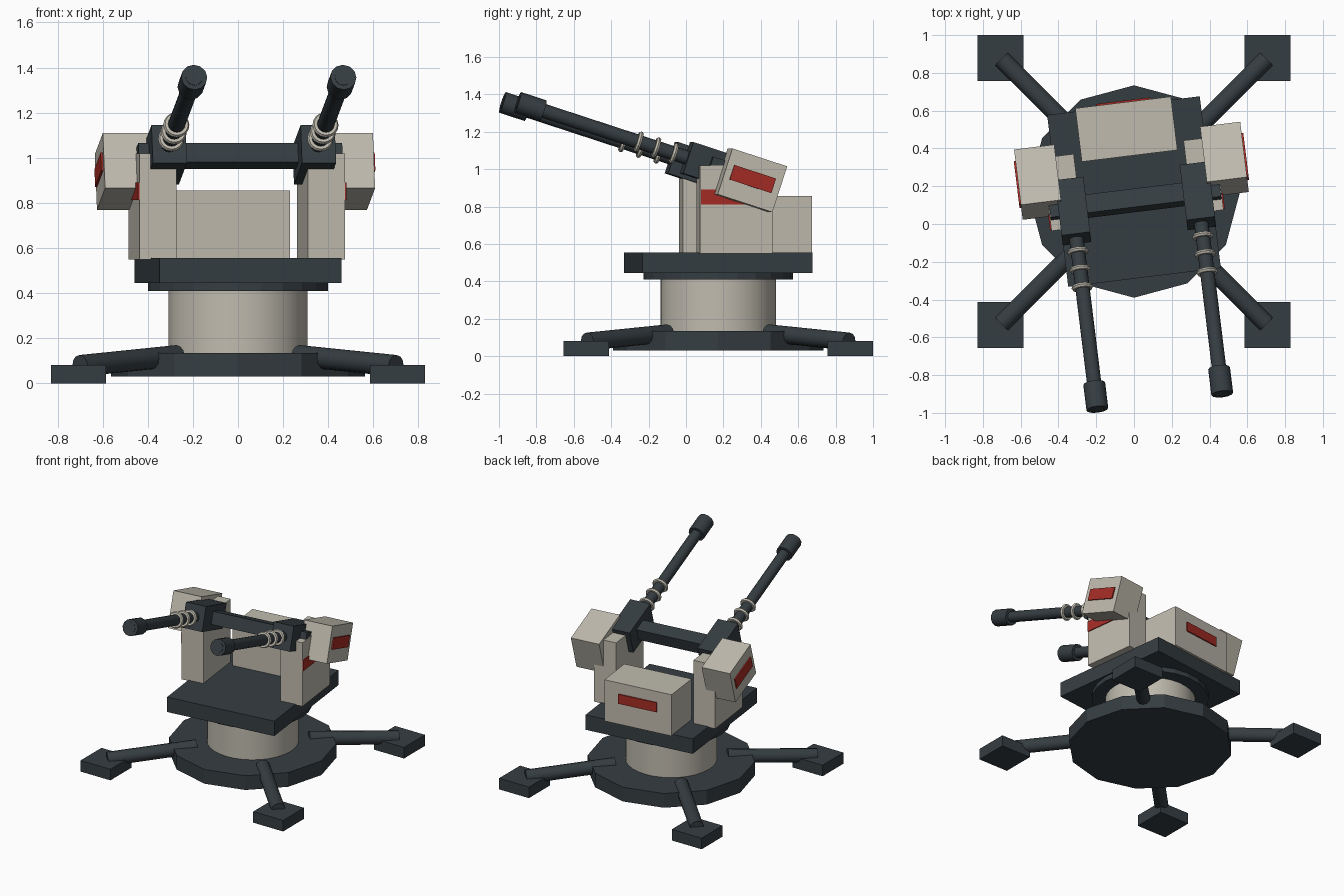
import bpy, bmesh
from math import radians, pi
from mathutils import Matrix, Vector

if "Cube" in bpy.data.objects:
    bpy.data.objects.remove(bpy.data.objects["Cube"])


def material(name, rgb):
    m = bpy.data.materials.new(name)
    m.diffuse_color = (*rgb, 1)
    m.use_nodes = True
    m.node_tree.nodes["Principled BSDF"].inputs["Base Color"].default_value = m.diffuse_color
    return m


DARK = material("dark_metal", (0.036, 0.047, 0.054))
LIGHT = material("pale_paint", (0.53, 0.50, 0.43))
RED = material("red_marking", (0.38, 0.025, 0.018))

# Frames: ground, traversed turret, elevated guns
BASE = Matrix.Translation((0, 0.172, 0))
TURRET = BASE @ Matrix.Rotation(radians(7), 4, 'Z')
GUN = TURRET @ Matrix.Translation((0, -0.047, 1.008)) @ Matrix.Rotation(radians(-18), 4, 'X')


def finish(name, bm, mat, frame, smooth=False):
    bmesh.ops.recalc_face_normals(bm, faces=bm.faces)
    me = bpy.data.meshes.new(name)
    bm.to_mesh(me)
    bm.free()
    me.materials.append(mat)
    ob = bpy.data.objects.new(name, me)
    ob.matrix_world = frame
    bpy.context.collection.objects.link(ob)
    if smooth:
        bpy.ops.object.select_all(action='DESELECT')
        bpy.context.view_layer.objects.active = ob
        ob.select_set(True)
        bpy.ops.object.shade_smooth_by_angle(angle=radians(35))
    return ob


def box(name, lo, hi, mat, frame):
    lo, hi = Vector(lo), Vector(hi)
    bm = bmesh.new()
    bmesh.ops.create_cube(bm, size=1, matrix=Matrix.Translation((lo + hi) / 2)
                          @ Matrix.Diagonal((*(hi - lo), 1)))
    return finish(name, bm, mat, frame)


def side_box(name, side, x0, x1, y, z, mat, frame):
    a, b = sorted((side * x0, side * x1))
    return box(name, (a, y[0], z[0]), (b, y[1], z[1]), mat, frame)


def rod(name, p, q, r, sides, mat, frame, smooth=False):
    p, q = Vector(p), Vector(q)
    d = q - p
    bm = bmesh.new()
    bmesh.ops.create_cone(bm, cap_ends=True, segments=sides, radius1=r, radius2=r, depth=d.length,
                          matrix=Matrix.Translation((p + q) / 2)
                          @ d.to_track_quat('Z', 'Y').to_matrix().to_4x4())
    return finish(name, bm, mat, frame, smooth)


def ring(name, x, s, mat):
    bpy.ops.mesh.primitive_torus_add(major_segments=16, minor_segments=6,
                                     major_radius=0.045, minor_radius=0.013)
    ob = bpy.context.object
    ob.name = name
    ob.data.materials.append(mat)
    ob.matrix_world = GUN @ Matrix.Translation((x, -s, 0)) @ Matrix.Rotation(pi / 2, 4, 'X')


# Fixed base and pedestal
rod("base_disc", (0, 0, 0.03), (0, 0, 0.135), 0.562, 12, DARK, BASE)
rod("pedestal", (0, 0, 0.13), (0, 0, 0.415), 0.308, 32, LIGHT, BASE, True)
rod("bearing_ring", (0, 0, 0.41), (0, 0, 0.45), 0.40, 24, DARK, BASE)

# Four outrigger legs with square feet
for i in (-1, 1):
    for j in (-1, 1):
        rod("outrigger_leg", (i * 0.27, j * 0.27, 0.122), (i * 0.70, j * 0.70, 0.078),
            0.048, 12, DARK, BASE, True)
        box("outrigger_foot", (i * 0.706 - 0.122, j * 0.706 - 0.122, 0),
            (i * 0.706 + 0.122, j * 0.706 + 0.122, 0.082), DARK, BASE)

# Rotating platform and rear equipment box
box("platform", (-0.407, -0.458, 0.445), (0.407, 0.458, 0.555), DARK, TURRET)
box("rear_box", (-0.255, 0.19, 0.55), (0.255, 0.475, 0.855), LIGHT, TURRET)
box("rear_marking", (-0.145, 0.47, 0.705), (0.145, 0.484, 0.775), RED, TURRET)

# Trunnion bar joining both guns
box("trunnion_bar", (-0.455, -0.051, -0.045), (0.455, 0.051, 0.045), DARK, GUN)

for side in (-1, 1):
    # Support pillar and its stripe
    side_box("pillar", side, 0.293, 0.459, (-0.154, 0.236), (0.55, 1.02), LIGHT, TURRET)
    side_box("pillar_stripe", side, 0.45, 0.466, (-0.15, 0.20), (0.812, 0.89), RED, TURRET)
    # Receiver, barrel and muzzle
    x = side * 0.333
    side_box("receiver", side, 0.257, 0.409, (-0.172, 0.137), (-0.088, 0.088), DARK, GUN)
    rod("barrel", (x, -0.15, 0), (x, -1.132, 0), 0.038, 12, DARK, GUN, True)
    rod("muzzle", (x, -0.985, 0), (x, -1.129, 0), 0.058, 12, DARK, GUN, True)
    for k in range(3):
        ring("barrel_ring", x, 0.245 + 0.1 * k, LIGHT)
    # Ammunition box with marking
    side_box("ammo_box", side, 0.389, 0.603, (0.016, 0.326), (-0.145, 0.113), LIGHT, GUN)
    side_box("ammo_marking", side, 0.595, 0.612, (0.052, 0.288), (-0.05, 0.032), RED, GUN)
